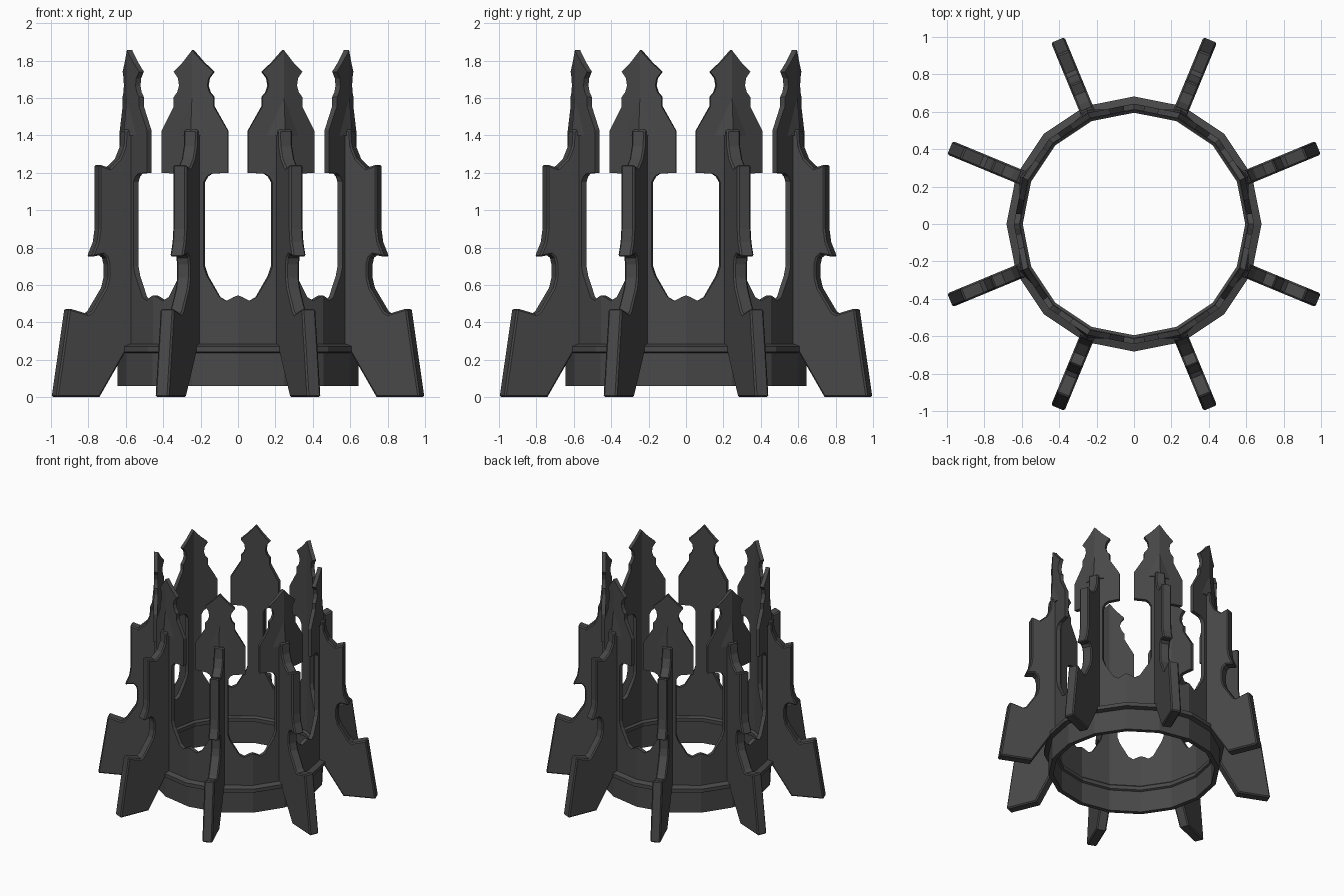
import bpy, bmesh, math
from mathutils import Vector

if "Cube" in bpy.data.objects:
    bpy.data.objects.remove(bpy.data.objects["Cube"])

mat = bpy.data.materials.new("dark_grey")
mat.diffuse_color = (0.065, 0.065, 0.065, 1)
mat.use_nodes = True
mat.node_tree.nodes["Principled BSDF"].inputs["Base Color"].default_value = mat.diffuse_color

SIDES = 16
STEP = 2 * math.pi / SIDES
R_OUT, R_IN = 0.643, 0.612
PANEL = 0.25          # width of one of the 16 wall panels


def polar(r, a, z):
    return Vector((r * math.cos(a), r * math.sin(a), z))


def finish(bm, name):
    bmesh.ops.remove_doubles(bm, verts=bm.verts, dist=0.0005)
    bmesh.ops.recalc_face_normals(bm, faces=bm.faces)
    me = bpy.data.meshes.new(name)
    bm.to_mesh(me)
    bm.free()
    me.materials.append(mat)
    ob = bpy.data.objects.new(name, me)
    bpy.context.collection.objects.link(ob)
    return ob


def lathe(name, profile):
    """Closed (r, z) section turned round with 16 flat sides."""
    bm = bmesh.new()
    rings = [[bm.verts.new(polar(r, k * STEP, z)) for r, z in profile]
             for k in range(SIDES)]
    n = len(profile)
    for k in range(SIDES):
        a, b = rings[k], rings[(k + 1) % SIDES]
        for i in range(n):
            j = (i + 1) % n
            bm.faces.new((a[i], b[i], b[j], a[j]))
    return finish(bm, name)


# base ring with a raised band on both sides
lathe("base_ring", [(0.645, 0.06), (0.645, 0.235), (0.682, 0.242), (0.682, 0.272),
                    (0.645, 0.285), (0.61, 0.285), (0.595, 0.272),
                    (0.595, 0.242), (0.61, 0.235), (0.61, 0.06)])

# half outline of wall, pillar and pointed blade (distance from ridge, height)
half = [(0, 0.27), (PANEL, 0.27), (PANEL, 0.545), (0.225, 0.535), (0.188, 0.515),
        (0.15, 0.535), (0.08, 0.65), (0.063, 0.7), (0.063, 1.15), (0.08, 1.18),
        (0.105, 1.195), (0.195, 1.2), (0.195, 1.425), (0.117, 1.555),
        (0.117, 1.605), (0.095, 1.63), (0.083, 1.665), (0.09, 1.705),
        (0.117, 1.74), (0.06, 1.79), (0, 1.855)]

bm = bmesh.new()
for k in range(8):
    a = (2 * k + 1) * STEP
    for s in (1, -1):
        def place(u, z, r):
            t = u / PANEL
            return polar(r, a, z).lerp(polar(r, a + s * STEP, z), t)
        outer = [bm.verts.new(place(u, z, R_OUT)) for u, z in half]
        inner = [bm.verts.new(place(u, z, R_IN)) for u, z in half]
        bm.faces.new(outer)
        bm.faces.new(inner)
        n = len(half)
        for i in range(n):
            j = (i + 1) % n
            # leave the seams between neighbouring panels open
            if half[i][0] == half[j][0] and half[i][0] in (0, PANEL):
                continue
            bm.faces.new((outer[i], outer[j], inner[j], inner[i]))
finish(bm, "wall_and_blades")

# buttress side profile (radius, height)
fin = [(0.815, 0), (1.066, 0), (0.992, 0.475), (0.965, 0.468), (0.882, 0.445),
       (0.86, 0.46), (0.78, 0.585), (0.766, 0.64), (0.766, 0.71), (0.775, 0.745),
       (0.795, 0.762), (0.862, 0.75), (0.828, 0.83), (0.818, 0.9), (0.818, 1.245),
       (0.755, 1.225), (0.7, 1.275), (0.672, 1.34), (0.665, 1.43), (0.615, 1.43),
       (0.615, 0.28), (0.66, 0.25)]
bm = bmesh.new()
for k in range(8):
    a = (2 * k + 1) * STEP
    side = Vector((-math.sin(a), math.cos(a), 0)) * 0.039
    left = [bm.verts.new(polar(r, a, z) + side) for r, z in fin]
    right = [bm.verts.new(polar(r, a, z) - side) for r, z in fin]
    bm.faces.new(left)
    bm.faces.new(right[::-1])
    for i in range(len(fin)):
        j = (i + 1) % len(fin)
        bm.faces.new((left[j], left[i], right[i], right[j]))
ob = finish(bm, "buttresses")
mod = ob.modifiers.new("edge_chamfer", 'BEVEL')
mod.width = 0.009
mod.segments = 1
mod.limit_method = 'ANGLE'
mod.angle_limit = math.radians(60)

# tapering ridge above each buttress
bm = bmesh.new()
for k in range(8):
    a = (2 * k + 1) * STEP
    side = Vector((-math.sin(a), math.cos(a), 0)) * 0.09
    tip = bm.verts.new(polar(0.644, a, 1.6))
    low = bm.verts.new(polar(0.662, a, 1.4))
    back = bm.verts.new(polar(0.62, a, 1.4))
    for s in (1, -1):
        w = bm.verts.new(polar(0.625, a, 1.4) + side * s)
        bm.faces.new((tip, low, w))
        bm.faces.new((tip, w, back))
        bm.faces.new((low, back, w))
finish(bm, "blade_ridges")
